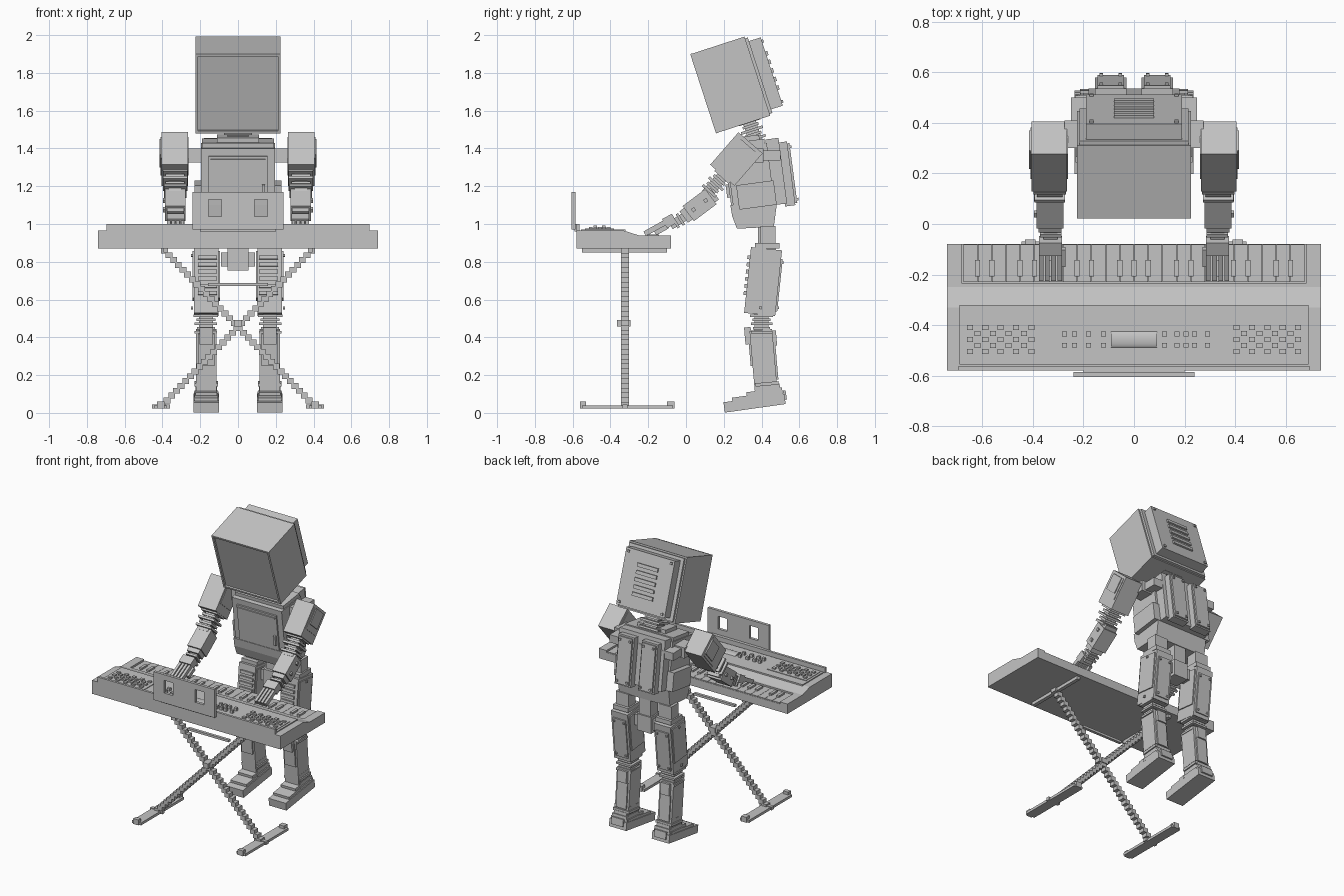
import bpy, bmesh, math
from mathutils import Matrix, Vector

GREY = bpy.data.materials.new("plain grey")
GREY.diffuse_color = (0.55, 0.55, 0.55, 1)


def finish(name, bm):
    bmesh.ops.recalc_face_normals(bm, faces=bm.faces)
    me = bpy.data.meshes.new(name)
    bm.to_mesh(me)
    bm.free()
    me.materials.append(GREY)
    ob = bpy.data.objects.new(name, me)
    bpy.context.collection.objects.link(ob)
    return ob


def boxes(name, items, at=(0, 0, 0), tilt=0, mirror=False):
    """One mesh of boxes (centre, size) in a frame tilted about x; optionally mirrored in x."""
    bm = bmesh.new()
    frame = Matrix.Translation(at) @ Matrix.Rotation(math.radians(tilt), 4, 'X')
    for c, s in items:
        m = frame @ Matrix.Translation(c) @ Matrix.Diagonal((*s, 1))
        bmesh.ops.create_cube(bm, size=1, matrix=m)
    if mirror:
        both = bmesh.ops.duplicate(bm, geom=bm.verts[:] + bm.edges[:] + bm.faces[:])
        for v in both['geom']:
            if isinstance(v, bmesh.types.BMVert):
                v.co.x *= -1
    return finish(name, bm)


def span(x0, x1, y0, y1, z0, z1):
    """Box given by its limits."""
    return (((x0 + x1) / 2, (y0 + y1) / 2, (z0 + z1) / 2), (x1 - x0, y1 - y0, z1 - z0))


def extrude_x(name, profile, x0, x1):
    """Side profile (y, z) drawn out along x."""
    bm = bmesh.new()
    f = bm.faces.new([bm.verts.new((x0, y, z)) for y, z in profile])
    r = bmesh.ops.extrude_face_region(bm, geom=[f])
    bmesh.ops.translate(bm, vec=(x1 - x0, 0, 0),
                        verts=[v for v in r['geom'] if isinstance(v, bmesh.types.BMVert)])
    return finish(name, bm)


# ---------- keyboard ----------
boxes("keyboard_base", [span(-.74, .74, -.58, -.08, .87, .925)])
extrude_x("keyboard_deck", [(-.58, .925), (-.58, .965), (-.33, .965), (-.25, .94), (-.235, .94),
                            (-.235, .925)], -.74, .74)
boxes("keyboard_cheeks", [span(.68, .74, -.235, -.08, .925, .94)], mirror=True)
boxes("control_panel", [span(-.69, .69, -.555, -.32, .96, .972)])
boxes("back_lip", [span(-.695, .695, -.58, -.563, .96, 1.0)])

PITCH = 1.35 / 24
boxes("white_keys", [span(-.675 + i * PITCH + .001, -.675 + (i + 1) * PITCH - .001,
                          -.23, -.082, .92, .932) for i in range(24)])
boxes("black_keys", [(((-.675 + (i + 1) * PITCH), -.175, .936), (.02, .065, .016))
                     for i in range(23) if i % 7 not in (2, 6)])

speaker = [span(.37, .675, -.535, -.38, .97, .976)]
for r in range(5):
    for c in range(9):
        if (r + c) % 2 == 0:
            speaker.append(((.405 + c * .0305, -.41 - r * .0235, .979), (.024, .02, .012)))
boxes("speaker_grilles", speaker, mirror=True)
boxes("buttons", [((x, y, .981), (.02, .018, .024)) for y in (-.435, -.48)
                  for x in (-.275, -.235, -.18, -.12, .12, .17, .205, .24, .29)])

# rounded display
arc = [(-.457 - .033 * math.cos(a), .97 + .012 * math.sin(a))
       for a in [math.pi * i / 12 for i in range(13)]]
display = extrude_x("display", arc, -.09, .09)
for p in display.data.polygons:
    p.use_smooth = abs(p.normal.x) < .5 and p.normal.z > .1

# music rest with two openings
boxes("music_rest", [span(-.24, .24, -.605, -.585, .97, 1.04), span(-.24, .24, -.605, -.585, 1.13, 1.17),
                     span(-.24, -.157, -.605, -.585, 1.04, 1.13), span(-.088, .088, -.605, -.585, 1.04, 1.13),
                     span(.157, .24, -.605, -.585, 1.04, 1.13)])
boxes("music_rest_bracket", [span(-.2, .2, -.59, -.575, .96, 1.0)])

# ---------- crossed stand ----------
N = 33
boxes("stand_legs", [((-.4 + .79 * i / (N - 1), -.322, .04 + .82 * i / (N - 1)), (.036, .042, .031))
                     for i in range(N)], mirror=True)
boxes("stand_pivot", [((0, -.33, .475), (.04, .07, .035))])
boxes("stand_feet", [span(.375, .445, -.55, -.07, .022, .04), span(.39, .43, -.56, -.53, .022, .06),
                     span(.39, .43, -.1, -.062, .022, .06), span(.36, .455, -.335, -.31, .022, .045)],
      mirror=True)
boxes("stand_top_bars", [span(.37, .395, -.55, -.1, .848, .87)], mirror=True)
boxes("stand_brace", [span(-.16, .16, -.335, -.315, .672, .688)])

# ---------- head ----------
H = dict(at=(0, .24, 1.738), tilt=18)
boxes("head", [((0, 0, 0), (.45, .29, .44))], **H)
boxes("face_frame", [((0, -.15, .214), (.45, .014, .014)), ((0, -.15, -.214), (.45, .014, .014)),
                     ((.218, -.15, 0), (.014, .014, .44)), ((-.218, -.15, 0), (.014, .014, .44))], **H)
boxes("head_back", [((0, .15, 0), (.43, .02, .42)), ((0, .19, 0), (.38, .07, .38))], **H)
boxes("head_vents", [((0, .228, .1 - i * .048), (.16, .016, .024)) for i in range(5)], **H)
boxes("head_bolts", [((.168, .228, z), (.016, .012, .016)) for z in (-.168, .168)], mirror=True, **H)
boxes("neck", [((0, 0, -.03 + i * .024), (w, w * .8, .014)) for i, w in
               enumerate((.15, .11, .15, .11, .15))] + [((0, 0, .01), (.085, .07, .13))],
      at=(0, .355, 1.48), tilt=18)

# ---------- torso ----------
T = dict(at=(0, .34, 1.25), tilt=7.5)
boxes("torso", [((0, 0, 0), (.39, .22, .33)), ((0, .02, -.1), (.46, .2, .13))], **T)
boxes("collar", [((0, .01, .175), (.38, .18, .03)), ((0, .01, .2), (.22, .13, .03))], **T)
boxes("chest_door", [((0, -.114, -.01), (.31, .012, .27))], **T)
boxes("door_trim", [((0, -.122, .105), (.29, .008, .01)), ((.135, -.126, -.06), (.016, .018, .07))], **T)
boxes("back_block", [((0, .14, .01), (.36, .07, .35))], **T)
boxes("back_packs", [((.092, .19, -.01), (.125, .055, .34)), ((.092, .222, -.01), (.105, .014, .32))],
      mirror=True, **T)
boxes("back_bolts", [((.092 + dx, .232, z), (.014, .012, .014)) for dx in (-.038, .038)
                     for z in (-.15, .13)], mirror=True, **T)
boxes("shoulder_axle", [span(-.275, .275, .3, .41, 1.325, 1.4), span(-.25, .25, .33, .5, 1.335, 1.39)])

extrude_x("pelvis", [(.235, 1.1), (.245, 1.04), (.27, .975), (.465, .985), (.48, 1.1)], -.2, .2)
boxes("crotch", [span(-.055, .055, .36, .47, .755, .87), span(-.09, .09, .385, .45, .775, .85),
                 span(-.045, .045, .38, .46, .86, .99)])

# ---------- arms ----------
A = dict(mirror=True)
boxes("upper_arm", [((.335, 0, 0), (.14, .17, .228)), ((.335, 0, .02), (.148, .14, .15)),
                    ((.405, 0, .04), (.02, .105, .11))], at=(0, .267, 1.344), tilt=-41, **A)
boxes("elbow", [((.333, 0, .05 - i * .026), (w, w * .78, .015)) for i, w in
                enumerate((.13, .1, .13, .1, .12))] + [((.333, 0, 0), (.07, .06, .16))],
      at=(0, .16, 1.215), tilt=-42, **A)
boxes("forearm", [((.332, 0, 0), (.108, .1, .15)), ((.332, 0, -.085), (.09, .075, .04)),
                  ((.332, 0, .085), (.09, .075, .03)), ((.39, 0, .04), (.012, .02, .02)),
                  ((.39, 0, -.04), (.012, .02, .02))], at=(0, .072, 1.1), tilt=-53, **A)
boxes("wrist", [((.33, 0, 0), (.055, .045, .1)), ((.33, 0, .012), (.085, .07, .014)),
                ((.33, 0, -.018), (.085, .065, .014))], at=(0, -.04, 1.018), tilt=-58, **A)
hand = [((.33, 0, .06), (.092, .055, .06))]
for i in range(4):
    hand.append(((.294 + i * .0242, -.004, -.025), (.018, .028, .125)))
hand.append(((.279, .02, .0), (.018, .025, .075)))
boxes("hand", hand, at=(0, -.14, .987), tilt=-61, **A)

# ---------- legs ----------
boxes("hip", [((.168, .435, .925), (.1, .08, .13)), ((.168, .43, .885), (.12, .13, .03))], **A)
TH = dict(at=(0, .408, .695), tilt=-6, mirror=True)
boxes("thigh", [((.168, 0, 0), (.13, .165, .35)), ((.168, 0, .03), (.145, .14, .25)),
                ((.168, .085, -.01), (.1, .012, .28))], **TH)
boxes("thigh_slats", [((.162, -.088, .12 - i * .038), (.1, .016, .02)) for i in range(6)], **TH)
boxes("thigh_bolts", [((.168 + dx, .093, z), (.013, .01, .013)) for dx in (-.038, .038)
                      for z in (-.13, .11)] +
      [((.243, 0, z), (.01, .014, .014)) for z in (-.14, .14)], **TH)
boxes("knee", [((.17, .4, .515 - i * .022), (w, w * .95, .014)) for i, w in
               enumerate((.13, .1, .12, .095, .12))] + [((.17, .4, .47), (.075, .075, .14))], **A)
SH = dict(at=(0, .41, .28), tilt=5, mirror=True)
boxes("shin", [((.168, 0, 0), (.108, .12, .32)), ((.168, -.07, .135), (.07, .035, .09)),
               ((.168, -.055, .06), (.085, .03, .17)), ((.168, .064, .11), (.07, .03, .08)),
               ((.168, .064, -.02), (.08, .012, .18))], **SH)
boxes("ankle", [((.168, 0, -.07 - i * .027), (w, w, .018)) for i, w in
                enumerate((.11, .125, .115, .13))], at=(0, .42, .25), tilt=5, **A)
boxes("foot", [((.168, 0, 0), (.135, .325, .055)), ((.168, .02, .035), (.125, .27, .02)),
               ((.168, .06, .052), (.115, .19, .022)), ((.168, .08, .072), (.1, .13, .025)),
               ((.168, .165, .02), (.09, .014, .05))], at=(0, .363, .0515), tilt=8, **A)
